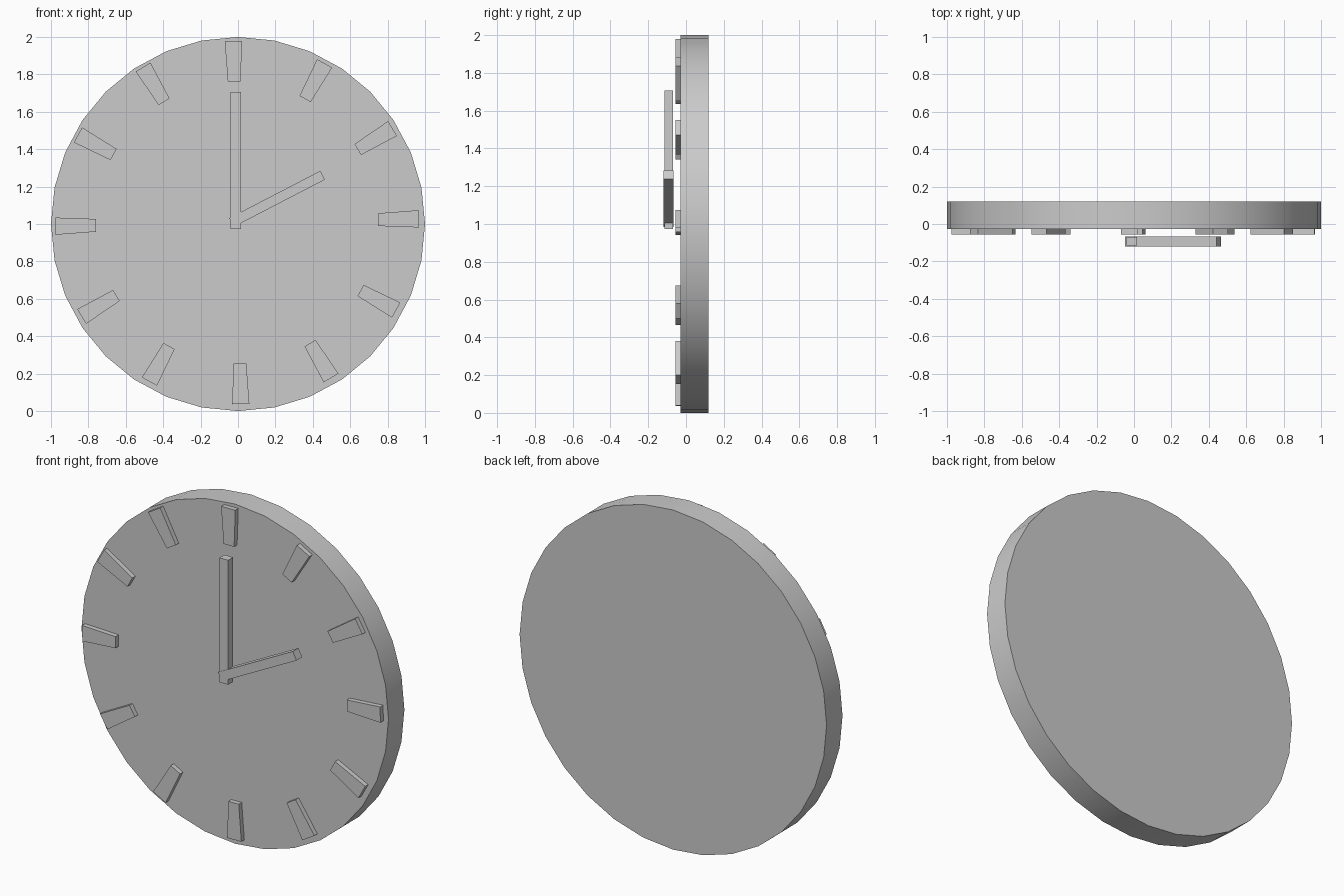
import bpy, bmesh, math

if "Cube" in bpy.data.objects:
    bpy.data.objects.remove(bpy.data.objects["Cube"])


def prism(name, outline, y_front, y_back):
    """Extrude an (x, z) outline, listed counter-clockwise from the front, along y."""
    bm = bmesh.new()
    face = bm.faces.new([bm.verts.new((x, y_front, z)) for x, z in outline])
    ext = bmesh.ops.extrude_face_region(bm, geom=[face], use_keep_orig=True)
    for v in ext["geom"]:
        if isinstance(v, bmesh.types.BMVert):
            v.co.y = y_back
    bmesh.ops.recalc_face_normals(bm, faces=bm.faces)
    mesh = bpy.data.meshes.new(name)
    bm.to_mesh(mesh)
    bm.free()
    obj = bpy.data.objects.new(name, mesh)
    bpy.context.collection.objects.link(obj)
    return obj


def tapered_bar(start, angle, length, w0, w1):
    """Outline of a bar leaving start at angle, w0 wide there and w1 at the tip."""
    c, s = math.cos(angle), math.sin(angle)
    pts = [(0, -w0 / 2), (length, -w1 / 2), (length, w1 / 2), (0, w0 / 2)]
    return [(start[0] + u * c - v * s, start[1] + u * s + v * c) for u, v in pts]


# Clock face: 32-sided disc with a smooth rim
SIDES = 32
ring = [(math.cos(math.tau * i / SIDES), 1 + math.sin(math.tau * i / SIDES))
        for i in range(SIDES)]
disc = prism("clock_face", ring, -0.028, 0.12)
bpy.context.view_layer.objects.active = disc
disc.select_set(True)
bpy.ops.object.shade_smooth_by_angle(angle=math.radians(30))
disc.select_set(False)

# Hour markers: wider at the rim, the whole ring slightly turned and off-centre
for i in range(12):
    a = math.radians(1.16 + 30 * i)
    start = (-0.005 + 0.754 * math.cos(a), 1.008 + 0.754 * math.sin(a))
    prism(f"hour_marker_{i + 1}", tapered_bar(start, a, 0.217, 0.068, 0.092),
          -0.056, -0.028)

# Hands, floating just in front of the face
prism("minute_hand", tapered_bar((-0.012, 0.973), math.pi / 2, 0.733, 0.056, 0.056),
      -0.115, -0.069)
prism("hour_hand", tapered_bar((-0.035, 1.008), math.radians(27.4), 0.549, 0.053, 0.053),
      -0.119, -0.066)
